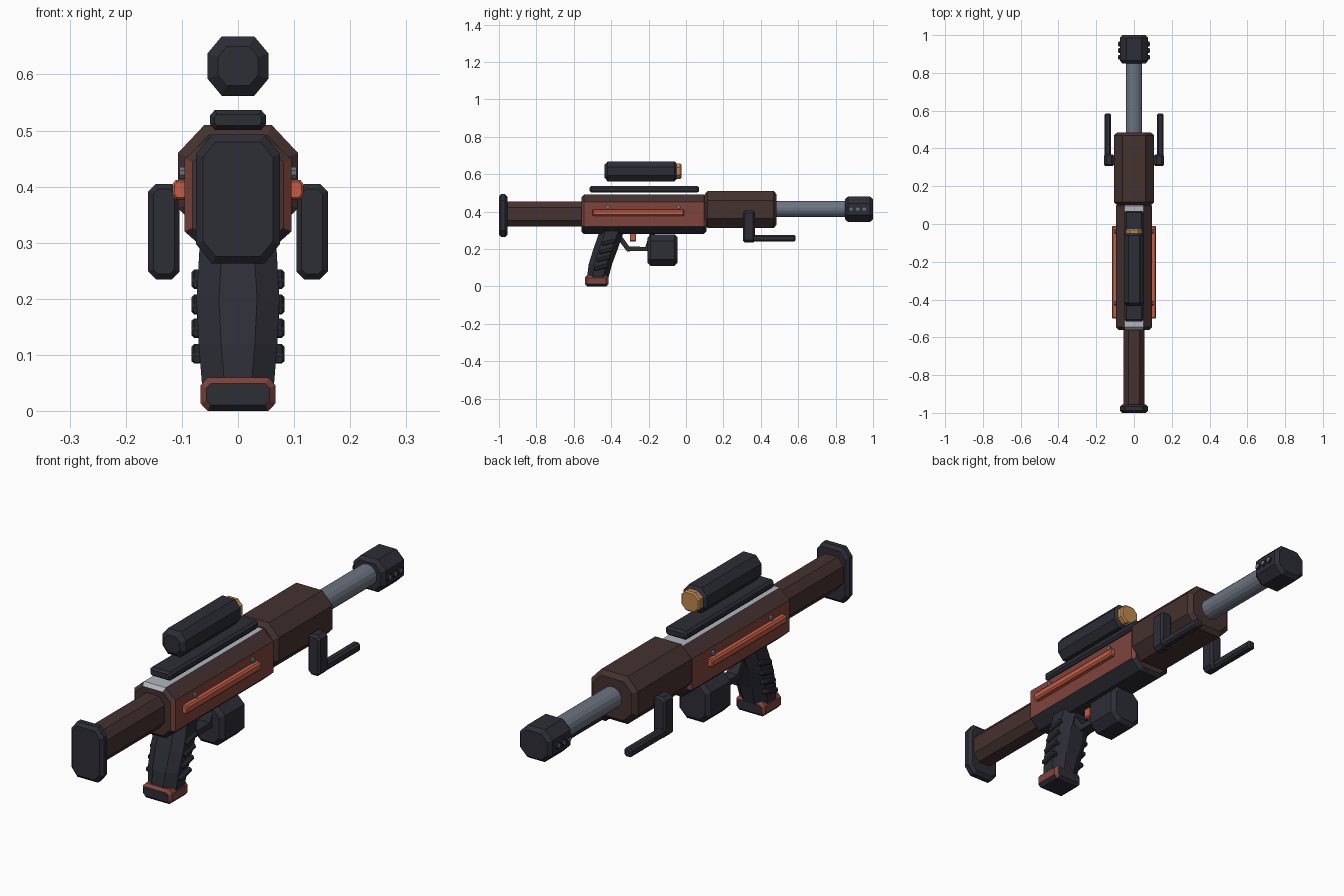
import bpy, bmesh, math
from mathutils import Vector, Matrix

cube = bpy.data.objects.get("Cube")
if cube:
    bpy.data.objects.remove(cube)


def material(name, rgb):
    m = bpy.data.materials.new(name)
    m.use_nodes = True
    m.diffuse_color = (*rgb, 1)
    m.node_tree.nodes["Principled BSDF"].inputs["Base Color"].default_value = (*rgb, 1)
    return m


DARK = material("charcoal", (0.026, 0.027, 0.037))
BROWN = material("dark_brown", (0.058, 0.032, 0.029))
RED = material("brick_red", (0.21, 0.058, 0.044))
ORANGE = material("burnt_orange", (0.55, 0.11, 0.06))
STEEL = material("steel_grey", (0.15, 0.175, 0.215))
SILVER = material("light_grey", (0.43, 0.47, 0.51))
GOLD = material("amber", (0.52, 0.25, 0.08))


def loft(name, rings, mats, rule=None):
    """Skin a list of equal point rings, cap both ends, colour faces by rule."""
    bm = bmesh.new()
    loops = [[bm.verts.new(p) for p in ring] for ring in rings]
    n = len(loops[0])
    for a, b in zip(loops, loops[1:]):
        for i in range(n):
            j = (i + 1) % n
            bm.faces.new((a[i], a[j], b[j], b[i]))
    bm.faces.new(loops[0])
    bm.faces.new(loops[-1])
    bmesh.ops.recalc_face_normals(bm, faces=bm.faces)
    bm.normal_update()
    if rule:
        for f in bm.faces:
            f.material_index = rule(f.normal)
    mesh = bpy.data.meshes.new(name)
    bm.to_mesh(mesh)
    bm.free()
    for m in mats:
        mesh.materials.append(m)
    ob = bpy.data.objects.new(name, mesh)
    bpy.context.collection.objects.link(ob)
    return ob


def octagon(u0, u1, v0, v1, cu, cv):
    """Rectangle with its corners cut, as (u, v) pairs."""
    return [(u0 + cu, v0), (u1 - cu, v0), (u1, v0 + cv), (u1, v1 - cv),
            (u1 - cu, v1), (u0 + cu, v1), (u0, v1 - cv), (u0, v0 + cv)]


def block(name, x, y, z, cut, end, mats, rule=None):
    """Eight-sided bar along y; end = (bevel length, bevel inset)."""
    length, inset = end
    rings = []
    for yy, s in ((y[0], inset), (y[0] + length, 0), (y[1] - length, 0), (y[1], inset)):
        k = 1 - 0.6 * s / max(cut) if s else 1
        k = max(k, 0.5)
        pts = octagon(x[0] + s, x[1] - s, z[0] + s, z[1] - s, cut[0] * k, cut[1] * k)
        rings.append([(u, yy, v) for u, v in pts])
    return loft(name, rings, mats, rule)


def rod(name, axis, start, length, radius, mat, sides):
    """Round bar along x or y."""
    start = Vector(start)
    step = Vector((length, 0, 0)) if axis == "x" else Vector((0, length, 0))
    side = Vector((0, 1, 0)) if axis == "x" else Vector((1, 0, 0))
    ring = [start + radius * (side * math.cos(t) + Vector((0, 0, math.sin(t))))
            for t in (2 * math.pi * (i + 0.5) / sides for i in range(sides))]
    return loft(name, [ring, [p + step for p in ring]], [mat])


def receiver_rule(n):
    if n.z > 0.65 and abs(n.x) < 0.1:
        return 3
    if abs(n.y) > 0.9:
        return 0
    if abs(n.x) > 0.7 and abs(n.z) < 0.3:
        return 1
    return 2 if n.z < -0.2 else 0


# Main body, front to back
block("butt_plate", (-0.075, 0.075), (-1.0, -0.955), (0.263, 0.493), (0.028, 0.035), (0.012, 0.013), [DARK])
block("stock", (-0.055, 0.055), (-0.96, -0.55), (0.32, 0.455), (0.026, 0.032), (0.01, 0), [BROWN])
block("receiver", (-0.095, 0.095), (-0.56, 0.11), (0.28, 0.49), (0.045, 0.04), (0.014, 0.014),
      [BROWN, RED, DARK, SILVER], receiver_rule)
block("handguard", (-0.107, 0.107), (0.1, 0.485), (0.312, 0.51), (0.047, 0.05), (0.016, 0.018), [BROWN])
rod("barrel", "y", (0, 0.47, 0.414), 0.4, 0.044, STEEL, 16)
block("muzzle_brake", (-0.075, 0.075), (0.85, 1.0), (0.345, 0.48), (0.036, 0.036), (0.016, 0.013), [DARK])

# Sight and its rail
block("top_rail", (-0.05, 0.05), (-0.515, 0.07), (0.501, 0.537), (0.009, 0.01), (0.01, 0.008), [DARK])
block("scope_body", (-0.054, 0.054), (-0.435, -0.045), (0.562, 0.668), (0.025, 0.03), (0.016, 0.018), [DARK])
block("scope_lens", (-0.043, 0.043), (-0.065, -0.025), (0.573, 0.657), (0.022, 0.022), (0.006, 0.006), [GOLD])

# Grip, leaning back toward the base
rings = []
for z, y0, y1, w in ((0.3, -0.46, -0.33, 0.068), (0.2, -0.495, -0.365, 0.074),
                     (0.12, -0.52, -0.395, 0.07), (0.045, -0.53, -0.415, 0.064)):
    rings.append([(u, v, z) for u, v in octagon(-w, w, y0, y1, 0.04, 0.03)])
loft("grip", rings, [DARK])
block("grip_base", (-0.067, 0.067), (-0.54, -0.415), (0, 0.06), (0.013, 0.014), (0.012, 0.011), [RED, DARK],
      lambda n: int(abs(n.y) > 0.9 or n.z < -0.6))

# Trigger group and magazine
path = [Vector(p) for p in ((0, -0.375, 0.29), (0, -0.31, 0.2), (0, -0.21, 0.2), (0, -0.175, 0.29))]
rings = []
for i, p in enumerate(path):
    d = (path[min(i + 1, 3)] - path[max(i - 1, 0)]).normalized()
    across = Vector((0, -d.z, d.y)) * 0.014
    wide = Vector((0.025, 0, 0))
    rings.append([p + across + wide, p + across - wide, p - across - wide, p - across + wide])
loft("trigger_guard", rings, [DARK])
block("trigger", (-0.014, 0.014), (-0.3, -0.268), (0.24, 0.29), (0.005, 0.005), (0.004, 0.002), [ORANGE])
block("magazine", (-0.073, 0.073), (-0.205, -0.045), (0.11, 0.278), (0.035, 0.035), (0.016, 0.016), [DARK])

# Parts found on both sides
for s, side in ((1, "left"), (-1, "right")):
    def span(a, b):
        return tuple(sorted((s * a, s * b)))

    block("side_strip_" + side, span(0.088, 0.117), (-0.5, -0.01), (0.377, 0.412), (0.006, 0.008),
          (0.005, 0.004), [ORANGE])
    for y in (-0.42, -0.04):
        rod("receiver_pin_" + side, "x", (s * 0.085, y, 0.425), s * 0.019, 0.011, STEEL, 8)
    for y in (0.883, 0.918, 0.953):
        rod("vent_rim_" + side, "x", (s * 0.07, y, 0.413), s * 0.012, 0.014, DARK, 8)
        rod("vent_" + side, "x", (s * 0.075, y, 0.413), s * 0.0085, 0.009, STEEL, 8)
    block("folding_leg_" + side, span(0.104, 0.16), (0.306, 0.368), (0.235, 0.405), (0.014, 0.014),
          (0.009, 0.009), [DARK])
    block("folding_foot_" + side, span(0.122, 0.157), (0.32, 0.585), (0.239, 0.275), (0.008, 0.008),
          (0.007, 0.006), [DARK])
    for z in (0.235, 0.19, 0.148, 0.102):
        rib = block("grip_rib_" + side, span(0.055, 0.083), (-0.038, 0.038), (-0.01, 0.01), (0.005, 0.005),
                    (0.006, 0.004), [DARK])
        rib.matrix_world = (Matrix.Translation((0, -0.485 + 0.3 * z, z))
                            @ Matrix.Rotation(math.radians(14), 4, "X"))
